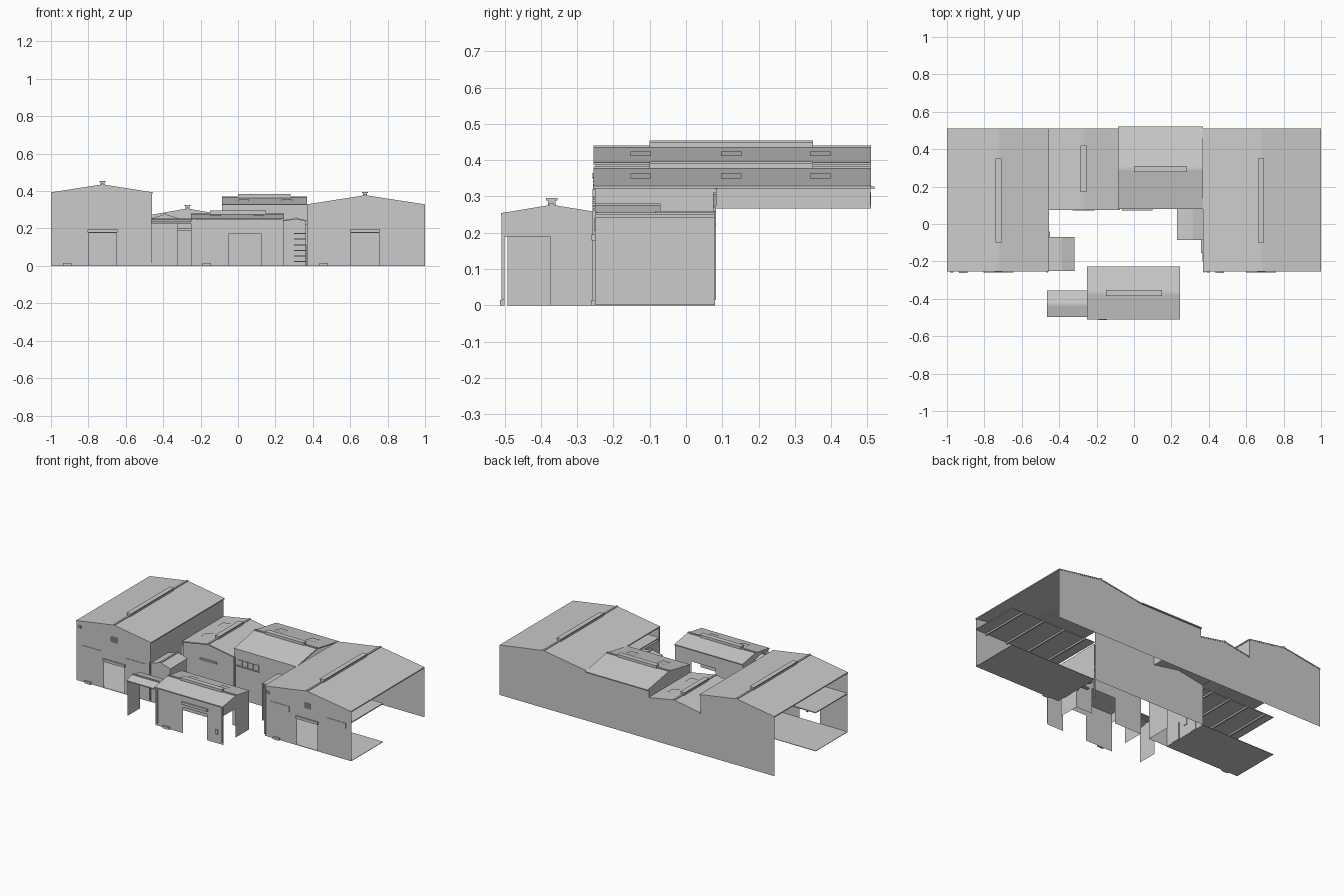
import bpy
import bmesh
from mathutils import Vector

if "Cube" in bpy.data.objects:
    bpy.data.objects.remove(bpy.data.objects["Cube"])

grey = bpy.data.materials.new("plain_grey")
grey.use_nodes = True
grey.diffuse_color = (0.6, 0.6, 0.6, 1)
grey.node_tree.nodes["Principled BSDF"].inputs["Base Color"].default_value = grey.diffuse_color


def finish(name, bm):
    mesh = bpy.data.meshes.new(name)
    bm.to_mesh(mesh)
    bm.free()
    mesh.materials.append(grey)
    ob = bpy.data.objects.new(name, mesh)
    bpy.context.collection.objects.link(ob)
    return ob


def box(name, x, y, z):
    """Box from three (low, high) ranges."""
    bm = bmesh.new()
    bmesh.ops.create_cube(bm, size=1)
    for v in bm.verts:
        v.co = Vector([(a + b) / 2 + c * (b - a) for (a, b), c in zip((x, y, z), v.co)])
    return finish(name, bm)


def oriented(axis, u, w, z):
    """Place u along the given axis and w across it."""
    return (u, w, z) if axis == "x" else (w, u, z)


def obox(name, axis, u, w, z):
    return box(name, *oriented(axis, u, w, z))


def wall(name, axis, pos, tops, base=0, holes=()):
    """Sheet wall along an axis under a top profile, with openings (u0, u1, z0, z1)."""
    bm = bmesh.new()
    for (ua, ta), (ub, tb) in zip(tops, tops[1:]):
        if ub - ua < 1e-5:
            continue
        cuts = sorted({ua, ub} | {u for h in holes for u in h[:2] if ua < u < ub})
        for a, b in zip(cuts, cuts[1:]):
            top = [ta + (tb - ta) * (u - ua) / (ub - ua) for u in (a, b)]
            low = base
            for h in sorted(holes, key=lambda h: h[2]):
                if h[0] <= (a + b) / 2 <= h[1]:
                    if h[2] > low:
                        quad(bm, axis, pos, a, b, low, (h[2], h[2]))
                    low = h[3]
            quad(bm, axis, pos, a, b, low, top)
    return finish(name, bm)


def quad(bm, axis, pos, a, b, low, top):
    pts = [(a, low), (b, low), (b, top[1]), (a, top[0])]
    bm.faces.new([bm.verts.new(oriented(axis, u, pos, z)) for u, z in pts])


def roof(name, axis, u, w, ridge, eave, peak, vent=None, lights=()):
    """Gable roof with its ridge along axis, ridge caps, vent and skylights."""
    t = 0.007
    bm = bmesh.new()
    section = [(w[0], eave), (ridge, peak), (w[1], eave),
               (w[1], eave - t), (ridge, peak - t), (w[0], eave - t)]
    ends = [[bm.verts.new(oriented(axis, e, a, z)) for a, z in section] for e in u]
    for k in range(6):
        n = (k + 1) % 6
        bm.faces.new((ends[0][k], ends[0][n], ends[1][n], ends[1][k]))
    for ring in ends:
        bm.faces.new((ring[0], ring[1], ring[4], ring[5]))
        bm.faces.new((ring[1], ring[2], ring[3], ring[4]))
    bmesh.ops.recalc_face_normals(bm, faces=bm.faces)
    finish(name, bm)
    obox(name + "_ridge_cap", axis, u, (ridge - .006, ridge + .006), (peak - .004, peak + .004))
    if vent:
        obox(name + "_vent_neck", axis, vent, (ridge - .011, ridge + .011), (peak - .006, peak + .012))
        obox(name + "_vent_cap", axis, vent, (ridge - .016, ridge + .016), (peak + .012, peak + .018))
    # Thin skylight plates lying on both slopes
    for side in (0, 1):
        edge = w[side]
        for c in lights:
            bm = bmesh.new()
            vs = []
            for du, f in ((-.028, .35), (.028, .35), (.028, .65), (-.028, .65)):
                vs.append(bm.verts.new(oriented(axis, c + du, ridge + (edge - ridge) * f,
                                                peak + (eave - peak) * f + .003)))
            bm.faces.new(vs)
            finish(name + "_skylight", bm)


# Roofs
roof("west_hall_roof", "y", (-.255, .51), (-1, -.455), -.725, .393, .436, (-.1, .35), (-.125, .125, .37))
roof("east_hall_roof", "y", (-.255, .51), (.368, 1), .68, .329, .378, (-.1, .35), (-.125, .125, .37))
roof("rear_west_roof", "y", (.075, .51), (-.46, -.085), -.27, .274, .307, (.17, .42), (.2, .38))
roof("rear_east_roof", "x", (-.085, .37), (.08, .52), .295, .327, .366, (0, .28), (.03, .26))
roof("front_house_roof", "x", (-.25, .245), (-.51, -.228), -.37, .254, .277, (-.15, .15), (-.12, .11))
roof("carport_roof", "x", (-.465, -.25), (-.497, -.355), -.43, .235, .25)
roof("west_porch_roof", "y", (-.25, -.07), (-.46, -.318), -.39, .255, .277)
roof("east_porch_roof", "y", (-.085, .08), (.23, .37), .31, .243, .256)

# Long rear wall following every roof line
wall("rear_wall", "x", .508, [(-1, .39), (-.725, .43), (-.46, .39), (-.46, .27), (-.27, .3),
     (-.085, .27), (-.085, .323), (.37, .323), (.68, .373), (1, .325)])

# Hall fronts with door openings, floors, ceilings and beams
halls = (("west_hall", -1, -.46, -.725, .39, .43), ("east_hall", .37, 1, .68, .325, .373))
for name, x0, x1, mid, eave, peak in halls:
    wall(name + "_front", "x", -.25, [(x0, eave), (mid, peak), (x1, eave)],
         holes=[(mid - .075, mid + .075, 0, .175)])
    box(name + "_door_canopy", (mid - .08, mid + .08), (-.26, -.25), (.178, .195))
    box(name + "_floor", (x0, x1), (-.25, .08), (0, .003))
    box(name + "_ceiling", (x0, x1), (-.25, .08), (.25, .256))
    for k in range(4):
        bx = x0 + (x1 - x0) * (k + .5) / 4
        box(name + "_beam", (bx - .005, bx + .005), (-.25, .08), (.24, .25))
    for k in range(4):
        z = peak - .112 + k * .01
        box(name + "_louvre", (mid - .022, mid + .022), (-.256, -.25), (z, z + .006))
    box(name + "_lamp", (x0 + .017, x0 + .035), (-.258, -.25), (eave - .04, eave - .025))
    box(name + "_kerb", (x0 + .065, x0 + .11), (-.262, -.25), (0, .015))
    for c in (x0 + .11, x1 - .11):
        box(name + "_window", (c - .07, c + .07), (-.253, -.25), (.205, .24))

# Walls facing the yard
wall("west_hall_yard_wall", "y", -.46, [(-.25, .39), (.08, .39)])
wall("west_hall_upper_wall", "y", -.46, [(.08, .39), (.508, .39)], base=.268)
wall("east_hall_yard_wall", "y", .37, [(-.25, .24), (.08, .24)])
wall("rear_west_front", "x", .083, [(-.46, .27), (-.27, .3), (-.085, .27)])
wall("rear_east_front", "x", .083, [(-.085, .323), (.37, .323)])
wall("rear_east_gable", "y", -.085, [(.083, .323), (.295, .36), (.508, .323)], base=.27)

# Yard doors and fittings
for x, s in ((-.46, 1), (.37, -1)):
    span = sorted((x, x + s * .004))
    for a, b, z0, z1 in ((-.2, -.135, 0, .112), (-.02, .02, 0, .105), (-.09, -.065, .07, .112)):
        box("yard_door", span, (a, b), (z0, z1))
    box("yard_door_ledge", sorted((x, x + s * .012)), (-.155, -.04), (.22, .224))

# Rear block windows and sills
for k in range(4):
    x = -.06 + k * .04
    box("rear_window", (x, x + .034), (.079, .083), (.225, .26))
box("rear_window_sill", (-.065, .1), (.073, .083), (.218, .223))
box("rear_west_sign", (-.33, -.21), (.073, .083), (.19, .2))

# Porch walls and stairs
wall("west_porch_side", "y", -.322, [(-.248, .25), (-.075, .25)])
wall("west_porch_front", "x", -.248, [(-.46, .25), (-.39, .27), (-.322, .25)])
for k in range(6):
    box("porch_step", (.3, .365), (-.07 + k * .024, -.046 + k * .024), (.03 * k + .02, .03 * k + .026))
for x in (.236, .364):
    box("porch_post", (x - .004, x + .004), (-.082, -.074), (0, .238))

# Front house
wall("front_house_front", "x", -.5, [(-.25, .25), (.243, .25)], holes=[(-.05, .125, 0, .17)])
wall("front_house_rear", "x", -.235, [(-.25, .25), (.243, .25)], holes=[(-.05, .125, 0, .17)])
for x in (-.247, .243):
    wall("front_house_gable", "y", x, [(-.5, .25), (-.37, .272), (-.235, .25)],
         holes=[(-.5, -.375, 0, .19)])
box("front_house_canopy", (-.055, .13), (-.508, -.5), (.19, .207))
box("front_house_meter", (.188, .205), (-.507, -.5), (.06, .09))
box("front_house_kerb", (-.19, -.145), (-.512, -.5), (0, .015))
wall("carport_end", "y", -.46, [(-.492, .23), (-.43, .244), (-.36, .23)])

# Downpipes
for x, y, h in ((-.235, -.504, .25), (.238, -.504, .25), (.375, -.254, .32), (-.464, -.254, .26), (-.08, .078, .27)):
    box("downpipe", (x - .004, x + .004), (y - .004, y + .004), (.015, h))
